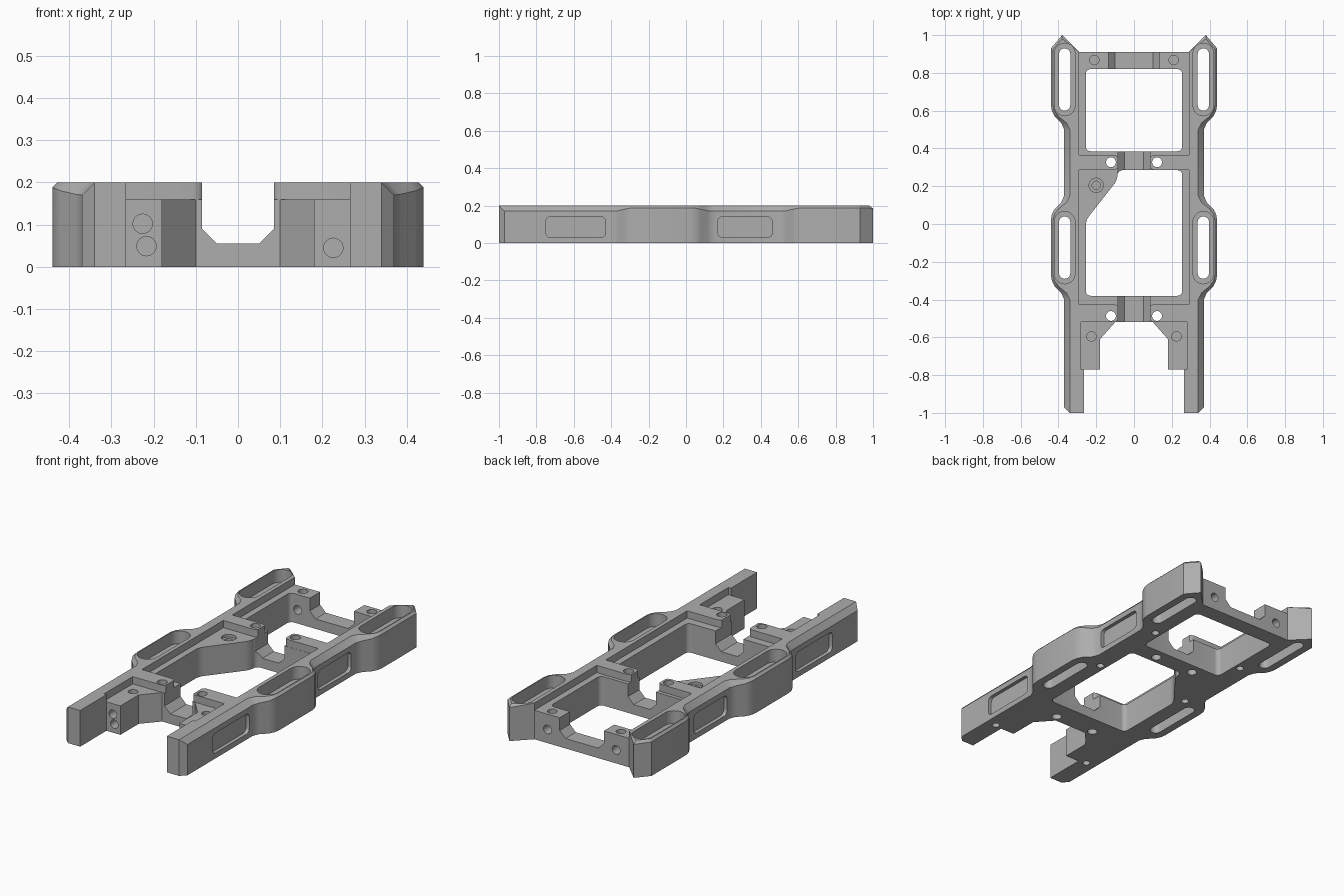
import bpy, bmesh, math
from mathutils import Vector

cube = bpy.data.objects.get("Cube")
if cube:
    bpy.data.objects.remove(cube, do_unlink=True)

H, SHELF = 0.2, 0.16

grey = bpy.data.materials.new("machined_grey")
grey.use_nodes = True
colour = (0.42, 0.42, 0.42, 1)
grey.diffuse_color = colour
grey.node_tree.nodes["Principled BSDF"].inputs["Base Color"].default_value = colour


def to_object(bm, name):
    bmesh.ops.recalc_face_normals(bm, faces=bm.faces[:])
    mesh = bpy.data.meshes.new(name)
    bm.to_mesh(mesh)
    bm.free()
    mesh.materials.append(grey)
    ob = bpy.data.objects.new(name, mesh)
    bpy.context.collection.objects.link(ob)
    return ob


def place(axis, a, b, depth):
    """Profile coordinates a, b plus a depth along the chosen axis."""
    return Vector({"x": (depth, a, b), "y": (a, depth, b), "z": (a, b, depth)}[axis])


def prism(name, pts, lo, hi, axis="z", r=0.0):
    """Extrude a profile along an axis, rounding its long edges by r."""
    bm = bmesh.new()
    rings = [[bm.verts.new(place(axis, a, b, d)) for a, b in pts] for d in (lo, hi)]
    bm.faces.new(rings[0])
    bm.faces.new(rings[1])
    long_edges = []
    for i in range(len(pts)):
        j = (i + 1) % len(pts)
        bm.faces.new((rings[0][i], rings[0][j], rings[1][j], rings[1][i]))
        long_edges.append(bm.edges.get((rings[0][i], rings[1][i])))
    bmesh.ops.recalc_face_normals(bm, faces=bm.faces[:])
    if r:
        bmesh.ops.bevel(bm, geom=long_edges, offset=r, segments=5,
                        profile=0.5, affect="EDGES", clamp_overlap=True)
    return to_object(bm, name)


def box(a0, a1, b0, b1):
    return [(a0, b0), (a1, b0), (a1, b1), (a0, b1)]


def circle(a, b, r, n=24):
    return [(a + r * math.cos(math.tau * i / n), b + r * math.sin(math.tau * i / n))
            for i in range(n)]


def pill(x, y0, y1, r, n=10):
    """Long rounded slot running along y."""
    top = [(x + r * math.cos(math.pi * i / n), y1 - r + r * math.sin(math.pi * i / n))
           for i in range(n + 1)]
    low = [(x - r * math.cos(math.pi * i / n), y0 + r - r * math.sin(math.pi * i / n))
           for i in range(n + 1)]
    return top + low


# Half outline: plan points, inset of the top edge, drop of the chamfer
def swell(y, direction):
    steps = [(.37, 0), (.385, .035), (.42, .07), (.435, .10), (.44, .13)]
    insets = [.03, .028, .02, .014, .012]
    out = [(x, y + direction * d, -i, 0, i) for (x, d), i in zip(steps, insets)]
    return out if direction > 0 else out[::-1]


half = [(x, y, 0, 0, 0) for x, y in
        [(.1, -.52), (.18, -.61), (.18, -.77), (.265, -.77), (.265, -1), (.34, -1)]]
half += [(.37, -.97, -.03, 0, .03)]
half += swell(-.40, 1) + swell(.15, -1) + swell(.50, 1)
half += [(.44, .93, -.012, -.005, .012), (.38, 1, 0, -.02, .015), (.29, .91, 0, 0, 0)]
outline = half + [(-x, y, -dx, dy, dz) for x, y, dx, dy, dz in reversed(half)]

# Body: walls, chamfer band and caps
bm = bmesh.new()
base = [bm.verts.new((x, y, 0)) for x, y, dx, dy, dz in outline]
mid = [bm.verts.new((x, y, H - dz)) for x, y, dx, dy, dz in outline]
top = [bm.verts.new((x + dx, y + dy, H)) if dz else m
       for (x, y, dx, dy, dz), m in zip(outline, mid)]
bm.faces.new(base)
bm.faces.new(top)
for i in range(len(outline)):
    j = (i + 1) % len(outline)
    bm.faces.new((base[i], base[j], mid[j], mid[i]))
    band = list(dict.fromkeys((mid[i], mid[j], top[j], top[i])))
    if len(band) > 2:
        bm.faces.new(band)
bmesh.ops.triangulate(bm, faces=[f for f in bm.faces if len(f.verts) == 4])
frame = to_object(bm, "chassis_frame")


def combine(tool, operation="DIFFERENCE"):
    mod = frame.modifiers.new("shape", "BOOLEAN")
    mod.operation, mod.solver, mod.object = operation, "EXACT", tool
    bpy.context.view_layer.objects.active = frame
    bpy.ops.object.modifier_apply(modifier=mod.name)
    bpy.data.objects.remove(tool, do_unlink=True)


def cut(pts, lo, hi, axis="z", r=0.0):
    combine(prism("cutter", pts, lo, hi, axis, r))


# Lowered inner shelf, then the raised arms of the two cross beams
cut(box(-.29, .29, -.45, .95), SHELF, .3)
cut(box(-.28, .28, -.77, -.44), SHELF, .3)
for s in (-1, 1):
    for y0, y1 in ((-.52, -.425), (.286, .365)):
        combine(prism("arm", box(*sorted((s * .078, s * .33)), y0, y1), .1, H, r=.03), "UNION")

# Two large openings, the front one with a corner gusset
cut(box(-.255, .255, .385, .82), -.1, .3, r=.025)
cut([(-.255, -.38), (.255, -.38), (.255, .285), (-.085, .285), (-.09, .23), (-.255, .02)],
    -.1, .3, r=.025)


# Cable channels through the beams
def channel(w, y0, y1):
    cut([(-w, .3), (-w, .09), (.035 - w, .055), (w - .035, .055), (w, .09), (w, .3)],
        y0, y1, "y")


channel(.085, -.7, .5)
channel(.135, .8, 1)

for s in (-1, 1):
    # Mounting slots with a wide recess
    for y0, y1 in ((-.29, .04), (.60, .93)):
        cut(pill(s * .367, y0 - .027, y1 + .027, .055), .13, .3)
        cut(pill(s * .367, y0, y1, .03), -.1, .3)
    # Side pockets
    for y0, y1 in ((-.75, -.43), (.17, .46)):
        cut(box(y0, y1, .03, .14), *sorted((s * .35, s * .5)), axis="x", r=.025)
    # Through holes in the arms
    for y in (-.487, .327):
        cut(circle(s * .122, y, .026), -.1, .3)
    # Blind screw holes from above
    for x, y in ((.21, .868), (.225, -.595)):
        cut(circle(s * x, y, .025), .11, .3)
    # Blind screw holes from below
    for x, y in ((.29, .52), (.29, .07), (.31, -.76)):
        cut(circle(s * x, y, .02), -.1, .04)
    # Rear bar holes
    cut(circle(s * .21, .075, .024), .75, 1, "y")

# Gusset screw hole with a countersunk rim
cut(circle(-.2, .205, .038), .145, .3)
cut(circle(-.2, .205, .022), .06, .3)

# Front block holes
for x, z in ((-.226, .102), (-.217, .049), (.226, .045)):
    cut(circle(x, z, .023), -.8, -.66, "y")

for ob in bpy.context.selected_objects:
    ob.select_set(False)
frame.select_set(True)
bpy.context.view_layer.objects.active = frame
bpy.ops.object.shade_smooth_by_angle(angle=math.radians(25))
